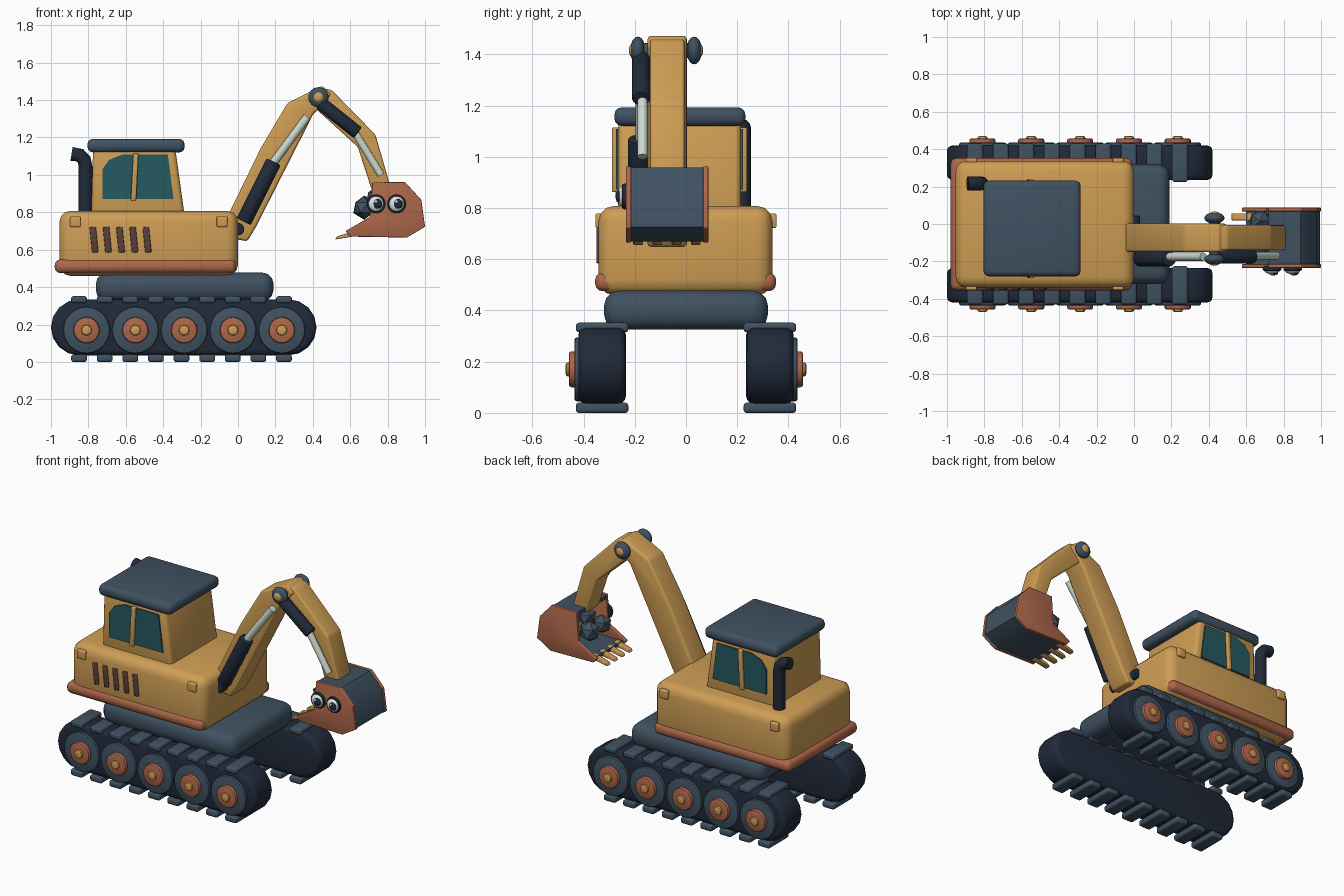
import bpy, bmesh, math
from mathutils import Vector, Matrix

cube = bpy.data.objects.get("Cube")
if cube:
    bpy.data.objects.remove(cube, do_unlink=True)


def material(name, rgb):
    m = bpy.data.materials.new(name)
    m.use_nodes = True
    m.diffuse_color = (*rgb, 1)
    m.node_tree.nodes["Principled BSDF"].inputs["Base Color"].default_value = (*rgb, 1)
    return m


ORANGE = material("warm_orange", (0.62, 0.34, 0.09))
CLAY = material("terracotta", (0.42, 0.135, 0.068))
SLATE = material("slate_blue", (0.05, 0.083, 0.12))
NAVY = material("dark_navy", (0.015, 0.023, 0.042))
GLASS = material("teal_glass", (0.018, 0.1, 0.115))
STEEL = material("pale_steel", (0.6, 0.7, 0.62))
BROWN = material("vent_brown", (0.1, 0.05, 0.045))
WHITE = material("eye_white", (0.8, 0.88, 0.86))


def finish(name, bm, mat, bevel=0, segments=3, smooth=True):
    bmesh.ops.recalc_face_normals(bm, faces=bm.faces)
    if bevel:
        edges = [e for e in bm.edges if e.calc_face_angle(0) > 0.4]
        bmesh.ops.bevel(bm, geom=edges, offset=bevel, segments=segments,
                        profile=0.5, affect='EDGES', clamp_overlap=True)
    mesh = bpy.data.meshes.new(name)
    bm.to_mesh(mesh)
    bm.free()
    mesh.materials.append(mat)
    ob = bpy.data.objects.new(name, mesh)
    bpy.context.collection.objects.link(ob)
    if smooth:
        bpy.ops.object.select_all(action='DESELECT')
        ob.select_set(True)
        bpy.context.view_layer.objects.active = ob
        bpy.ops.object.shade_smooth_by_angle(angle=math.radians(35))
    return ob


def box(name, mat, x, y, z, bevel=0, tilt=0):
    """Box from (low, high) ranges, optionally tilted about y."""
    bm = bmesh.new()
    mid = Vector([(a + b) / 2 for a, b in (x, y, z)])
    size = [b - a for a, b in (x, y, z)]
    bmesh.ops.create_cube(bm, size=1, matrix=Matrix.LocRotScale(
        mid, Matrix.Rotation(tilt, 3, 'Y'), size))
    return finish(name, bm, mat, bevel)


def prism(name, mat, profile, y, bevel=0):
    """Side profile in x, z pulled across the y range."""
    bm = bmesh.new()
    face = bm.faces.new([bm.verts.new((px, y[0], pz)) for px, pz in profile])
    pulled = bmesh.ops.extrude_face_region(bm, geom=[face])["geom"]
    verts = [v for v in pulled if isinstance(v, bmesh.types.BMVert)]
    bmesh.ops.translate(bm, verts=verts, vec=(0, y[1] - y[0], 0))
    return finish(name, bm, mat, bevel)


def rod(name, mat, a, b, r, r2=None, bevel=0, sides=24):
    a, b = Vector(a), Vector(b)
    bm = bmesh.new()
    turn = (b - a).to_track_quat('Z', 'Y')
    bmesh.ops.create_cone(bm, cap_ends=True, segments=sides, radius1=r,
                          radius2=r if r2 is None else r2, depth=(b - a).length,
                          matrix=Matrix.LocRotScale((a + b) / 2, turn, None))
    return finish(name, bm, mat, bevel, 2)


def ball(name, mat, centre, size):
    bm = bmesh.new()
    bmesh.ops.create_uvsphere(bm, u_segments=20, v_segments=12, radius=1,
                              matrix=Matrix.LocRotScale(centre, None, size))
    return finish(name, bm, mat)


# Tracks: rounded belts, tread plates and five wheels on each outer side
belt = []
for cx, start in ((0.27, -90), (-0.85, 90)):
    for i in range(9):
        t = math.radians(start + 22.5 * i)
        belt.append((cx + 0.15 * math.cos(t), 0.185 + 0.15 * math.sin(t)))
for s, side in ((-1, "right"), (1, "left")):
    def span(a, b):
        return sorted((s * a, s * b))
    prism(side + "_track", NAVY, belt, span(0.235, 0.42), 0.03)
    for i in range(9):
        x = -0.85 + 0.137 * i
        for z in ((0, 0.04), (0.315, 0.352)):
            box(side + "_tread", SLATE, (x - 0.042, x + 0.042), span(0.225, 0.43), z, 0.012)
    for i in range(5):
        x = -0.81 + 0.261 * i
        for part, mat, r, y0, y1 in (("wheel", SLATE, 0.125, 0.38, 0.436),
                                     ("hub", CLAY, 0.07, 0.42, 0.457),
                                     ("cap", ORANGE, 0.028, 0.45, 0.47)):
            rod(f"{side}_{part}", mat, (x, s * y0, 0.17), (x, s * y1, 0.17), r, bevel=0.01)

# Undercarriage and engine body
box("undercarriage", SLATE, (-0.76, 0.19), (-0.32, 0.32), (0.325, 0.478), 0.06)
box("body", ORANGE, (-0.955, 0), (-0.342, 0.338), (0.46, 0.808), 0.06)
box("skirt", CLAY, (-0.98, -0.01), (-0.355, 0.352), (0.475, 0.548), 0.03)
for x in (-0.87, -0.085):
    for y in (-0.34, 0.34):
        box("corner_lamp", ORANGE, (x - 0.029, x + 0.029), (y - 0.014, y + 0.014),
            (0.722, 0.778), 0.007)
for i in range(5):
    x = -0.77 + 0.071 * i
    box("vent", BROWN, (x - 0.017, x + 0.017), (-0.35, -0.33), (0.585, 0.722), 0.005, -0.1)

# Cab with side windows, pillars and roof
MID = -0.025
prism("cab", ORANGE, [(-0.785, 0.78), (-0.285, 0.78), (-0.335, 1.14), (-0.775, 1.14)],
      (MID - 0.24, MID + 0.24), 0.025)
window = [(-0.725, 0.872), (-0.345, 0.872), (-0.375, 1.108), (-0.62, 1.108),
          (-0.69, 1.08), (-0.725, 1.03)]
pillar = [(-0.573, 0.862), (-0.545, 0.862), (-0.532, 1.115), (-0.56, 1.115)]
for s in (-1, 1):
    prism("window", GLASS, window, sorted((MID + s * 0.239, MID + s * 0.248)))
    prism("pillar", ORANGE, pillar, sorted((MID + s * 0.235, MID + s * 0.264)), 0.006)
box("roof", SLATE, (-0.805, -0.285), (-0.28, 0.232), (1.12, 1.193), 0.03)

# Exhaust pipe bending backward
curve = bpy.data.curves.new("exhaust", 'CURVE')
curve.dimensions = '3D'
curve.bevel_depth = 0.037
curve.bevel_resolution = 4
curve.use_fill_caps = True
path = [(-0.815, 0.78), (-0.815, 1.04), (-0.822, 1.08), (-0.845, 1.105), (-0.89, 1.112)]
spline = curve.splines.new('POLY')
spline.points.add(len(path) - 1)
for p, (x, z) in zip(spline.points, path):
    p.co = (x, 0.217, z, 1)
spline.use_smooth = True
curve.materials.append(NAVY)
bpy.context.collection.objects.link(bpy.data.objects.new("exhaust", curve))

# Boom and stick
prism("boom", ORANGE, [(-0.06, 0.77), (-0.03, 0.66), (0.05, 0.645), (0.095, 0.72),
                       (0.4, 1.32), (0.5, 1.43), (0.45, 1.477), (0.265, 1.385),
                       (0.12, 1.14)], (-0.15, 0.003), 0.015)
prism("stick", ORANGE, [(0.37, 1.41), (0.42, 1.35), (0.64, 1.15), (0.715, 0.92),
                        (0.82, 0.92), (0.735, 1.215), (0.5, 1.455), (0.44, 1.465)],
      (-0.14, -0.006), 0.012)

# Pins at the boom foot and the elbow
rod("foot_pin", NAVY, (0.0, -0.2, 0.71), (0.0, 0.045, 0.71), 0.033, bevel=0.01)
rod("elbow_axle", SLATE, (0.43, -0.19, 1.415), (0.43, 0.03, 1.415), 0.03)
for y, s in ((-0.188, -1), (0.032, 1)):
    ball("elbow_disc", SLATE, (0.43, y, 1.415), (0.054, 0.03, 0.054))
    ball("elbow_cap", ORANGE, (0.43, y + s * 0.02, 1.415), (0.028, 0.015, 0.028))

# Hydraulic cylinders on the right side of the arm
rod("boom_cylinder", NAVY, (0.03, -0.185, 0.75), (0.19, -0.185, 1.07), 0.042, bevel=0.008)
rod("boom_piston", STEEL, (0.17, -0.175, 1.04), (0.37, -0.175, 1.31), 0.022)
rod("stick_cylinder", NAVY, (0.44, -0.175, 1.385), (0.64, -0.175, 1.225), 0.036, bevel=0.008)
rod("stick_piston", STEEL, (0.62, -0.17, 1.235), (0.765, -0.17, 1.0), 0.02)

# Bucket: curved shell between two cheek plates, open toward the cab
outer = [(0.72, 0.955), (0.89, 0.958), (0.975, 0.865), (0.994, 0.725), (0.9, 0.67), (0.6, 0.675)]
inner = [(0.6, 0.695), (0.89, 0.695), (0.966, 0.738), (0.95, 0.858), (0.88, 0.932), (0.72, 0.932)]
prism("bucket_shell", SLATE, outer + inner, (-0.222, 0.075))
cheek = [(0.718, 0.96), (0.893, 0.962), (0.98, 0.867), (1.0, 0.723), (0.903, 0.665),
         (0.6, 0.67), (0.575, 0.7), (0.705, 0.775)]
for y in ((-0.235, -0.215), (0.067, 0.087)):
    prism("bucket_cheek", CLAY, cheek, y, 0.004)
for i in range(4):
    y = -0.187 + 0.075 * i
    prism("bucket_tooth", ORANGE, [(0.52, 0.655), (0.53, 0.672), (0.63, 0.702), (0.64, 0.675)],
          (y - 0.019, y + 0.019), 0.004)

# Faceted linkage knuckles between stick and bucket
for x, y, z, r in ((0.675, 0.015, 0.825, 0.065), (0.675, -0.11, 0.825, 0.06),
                   (0.74, -0.05, 0.88, 0.06)):
    bm = bmesh.new()
    bmesh.ops.create_icosphere(bm, subdivisions=1, radius=r,
                               matrix=Matrix.Translation((x, y, z)))
    finish("linkage_knuckle", bm, SLATE, smooth=False)

# Eyes on the right cheek
for x in (0.738, 0.848):
    rod("eye_rim", NAVY, (x, -0.225, 0.845), (x, -0.25, 0.845), 0.05, bevel=0.008)
    ball("eye", WHITE, (x, -0.247, 0.845), (0.041, 0.022, 0.041))
    ball("pupil", NAVY, (x + 0.008, -0.261, 0.845), (0.025, 0.014, 0.026))
    ball("eye_glint", WHITE, (x, -0.272, 0.857), (0.008, 0.004, 0.008))
